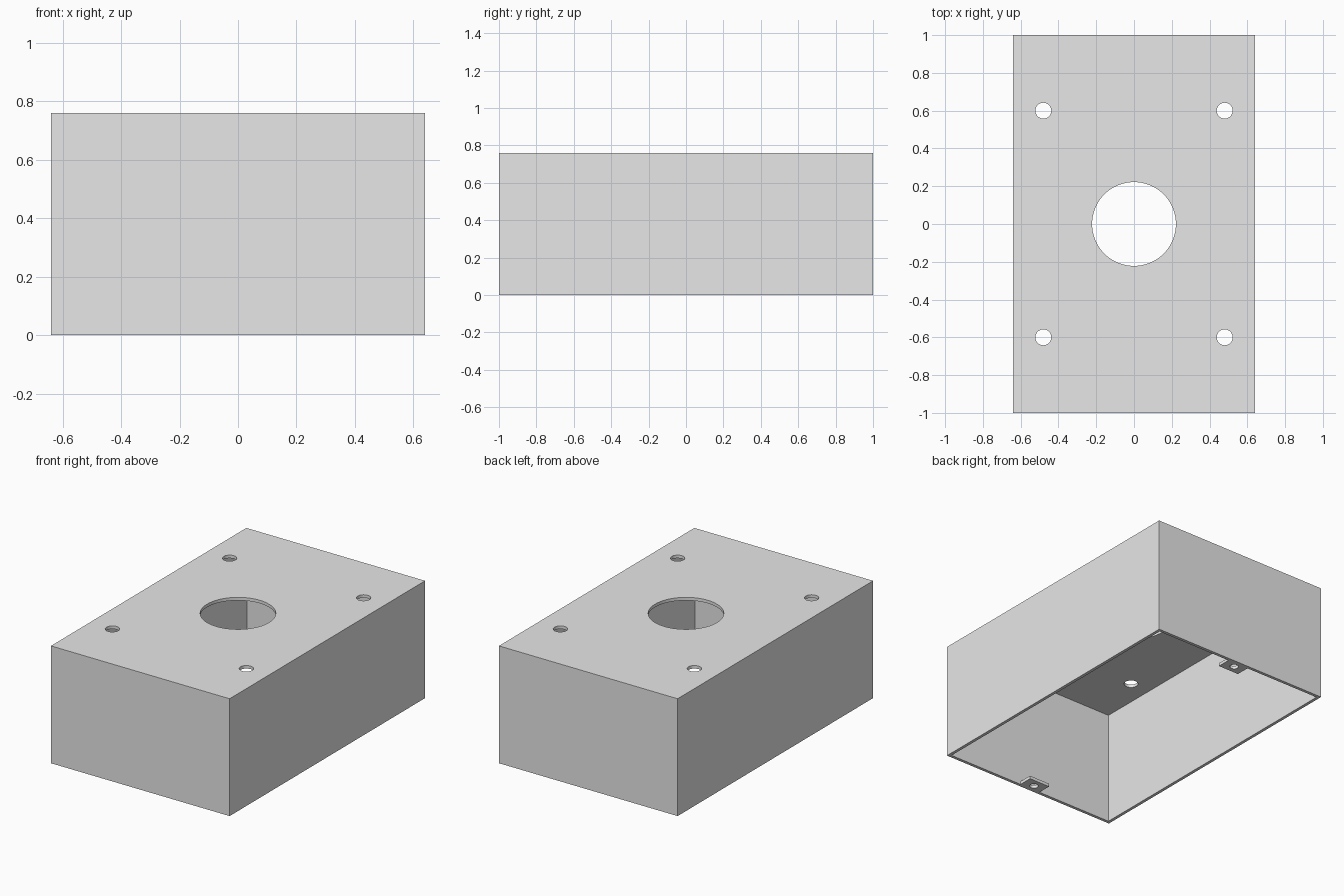
import bpy
import bmesh
from mathutils import Matrix

if "Cube" in bpy.data.objects:
    bpy.data.objects.remove(bpy.data.objects["Cube"], do_unlink=True)

WIDTH, DEPTH, HEIGHT, WALL = 1.28, 2.0, 0.76, 0.02

grey = bpy.data.materials.new("light_grey")
grey.use_nodes = True
grey.diffuse_color = (0.8, 0.8, 0.8, 1)
grey.node_tree.nodes["Principled BSDF"].inputs["Base Color"].default_value = (0.8, 0.8, 0.8, 1)


def add_object(name, bm):
    mesh = bpy.data.meshes.new(name)
    bm.to_mesh(mesh)
    bm.free()
    mesh.materials.append(grey)
    obj = bpy.data.objects.new(name, mesh)
    bpy.context.collection.objects.link(obj)
    return obj


def block(name, size, centre):
    bm = bmesh.new()
    bmesh.ops.create_cube(bm, size=1, matrix=Matrix.Translation(centre) @ Matrix.Diagonal((*size, 1)))
    return add_object(name, bm)


def drill(name, radius, centre, depth):
    bm = bmesh.new()
    bmesh.ops.create_cone(bm, cap_ends=True, segments=64, radius1=radius, radius2=radius,
                          depth=depth, matrix=Matrix.Translation(centre))
    return add_object(name, bm)


def cut(target, cutters):
    """Subtract each cutter, bake the result and discard the cutters."""
    for cutter in cutters:
        mod = target.modifiers.new("cut", "BOOLEAN")
        mod.operation = "DIFFERENCE"
        mod.solver = "EXACT"
        mod.object = cutter
    graph = bpy.context.evaluated_depsgraph_get()
    baked = bpy.data.meshes.new_from_object(target.evaluated_get(graph))
    target.modifiers.clear()
    target.data = baked
    for cutter in cutters:
        bpy.data.objects.remove(cutter, do_unlink=True)


# Open-bottomed enclosure with a central opening and four screw holes
shell = block("enclosure_shell", (WIDTH, DEPTH, HEIGHT), (0, 0, HEIGHT / 2))
cavity = block("cavity_cutter", (WIDTH - 2 * WALL, DEPTH - 2 * WALL, HEIGHT),
               (0, 0, HEIGHT / 2 - WALL))
cutters = [cavity, drill("opening_cutter", 0.222, (0, 0, HEIGHT), 0.2)]
for x in (-0.48, 0.48):
    for y in (-0.6, 0.6):
        cutters.append(drill("screw_cutter", 0.042, (x, y, HEIGHT), 0.2))
cut(shell, cutters)
parts = [shell]

# Drilled mounting tabs inside the bottom edge of the front and back walls
for name, side in (("front_tab", -1), ("back_tab", 1)):
    tab = block(name, (0.15, 0.09, WALL), (0, side * 0.935, WALL / 2))
    cut(tab, [drill("tab_cutter", 0.026, (0, side * 0.943, 0), 0.2)])
    parts.append(tab)

# Round hole walls, crisp box edges
bpy.ops.object.select_all(action="DESELECT")
for obj in parts:
    obj.select_set(True)
bpy.context.view_layer.objects.active = shell
bpy.ops.object.shade_smooth_by_angle()
